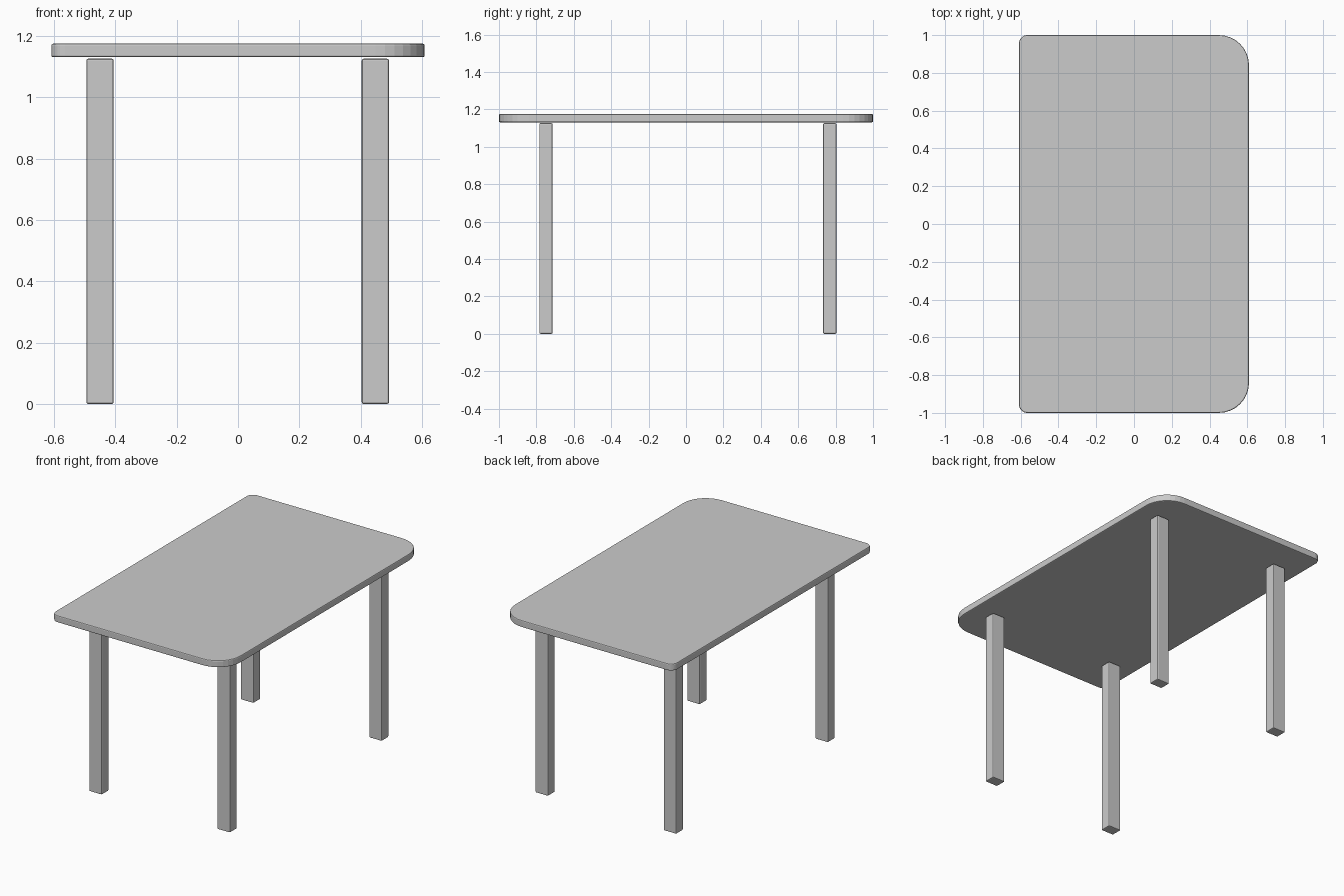
import bpy, bmesh, math

if "Cube" in bpy.data.objects:
    bpy.data.objects.remove(bpy.data.objects["Cube"])


def make_object(name, bm, bevel):
    bmesh.ops.recalc_face_normals(bm, faces=bm.faces)
    mesh = bpy.data.meshes.new(name)
    bm.to_mesh(mesh)
    bm.free()
    obj = bpy.data.objects.new(name, mesh)
    bpy.context.collection.objects.link(obj)
    mod = obj.modifiers.new("soft_edges", 'BEVEL')
    mod.width = bevel
    mod.segments = 2
    mod.limit_method = 'ANGLE'
    mod.angle_limit = math.radians(40)
    return obj


def corner(cx, cy, r, start, steps):
    # quarter circle points, counter-clockwise
    return [(cx + r * math.cos(start + math.pi / 2 * i / steps),
             cy + r * math.sin(start + math.pi / 2 * i / steps))
            for i in range(steps + 1)]


# Tabletop: broad round corners on the right, tight ones on the left
HX, HY, BIG, SMALL = 0.609, 1.0, 0.16, 0.045
Z_BOTTOM, Z_TOP = 1.131, 1.175
outline = []
for sx, sy, r, quarter in ((1, 1, BIG, 0), (-1, 1, SMALL, 1),
                           (-1, -1, SMALL, 2), (1, -1, BIG, 3)):
    outline += corner(sx * (HX - r), sy * (HY - r), r, quarter * math.pi / 2, 8)
bm = bmesh.new()
base = bm.faces.new([bm.verts.new((x, y, Z_BOTTOM)) for x, y in outline])
ext = bmesh.ops.extrude_face_region(bm, geom=[base], use_keep_orig=True)
for v in ext["geom"]:
    if isinstance(v, bmesh.types.BMVert):
        v.co.z = Z_TOP
make_object("tabletop", bm, 0.006)

# Legs: plain square posts with softened edges
LEG_X, LEG_Y, LEG_H = 0.089, 0.071, 1.126
for side, x in (("left", -0.45), ("right", 0.448)):
    for end, y in (("front", -0.749), ("back", 0.769)):
        bm = bmesh.new()
        bmesh.ops.create_cube(bm, size=1)
        for v in bm.verts:
            v.co.x = v.co.x * LEG_X + x
            v.co.y = v.co.y * LEG_Y + y
            v.co.z = (v.co.z + 0.5) * LEG_H
        make_object(f"{end}_{side}_leg", bm, 0.006)
